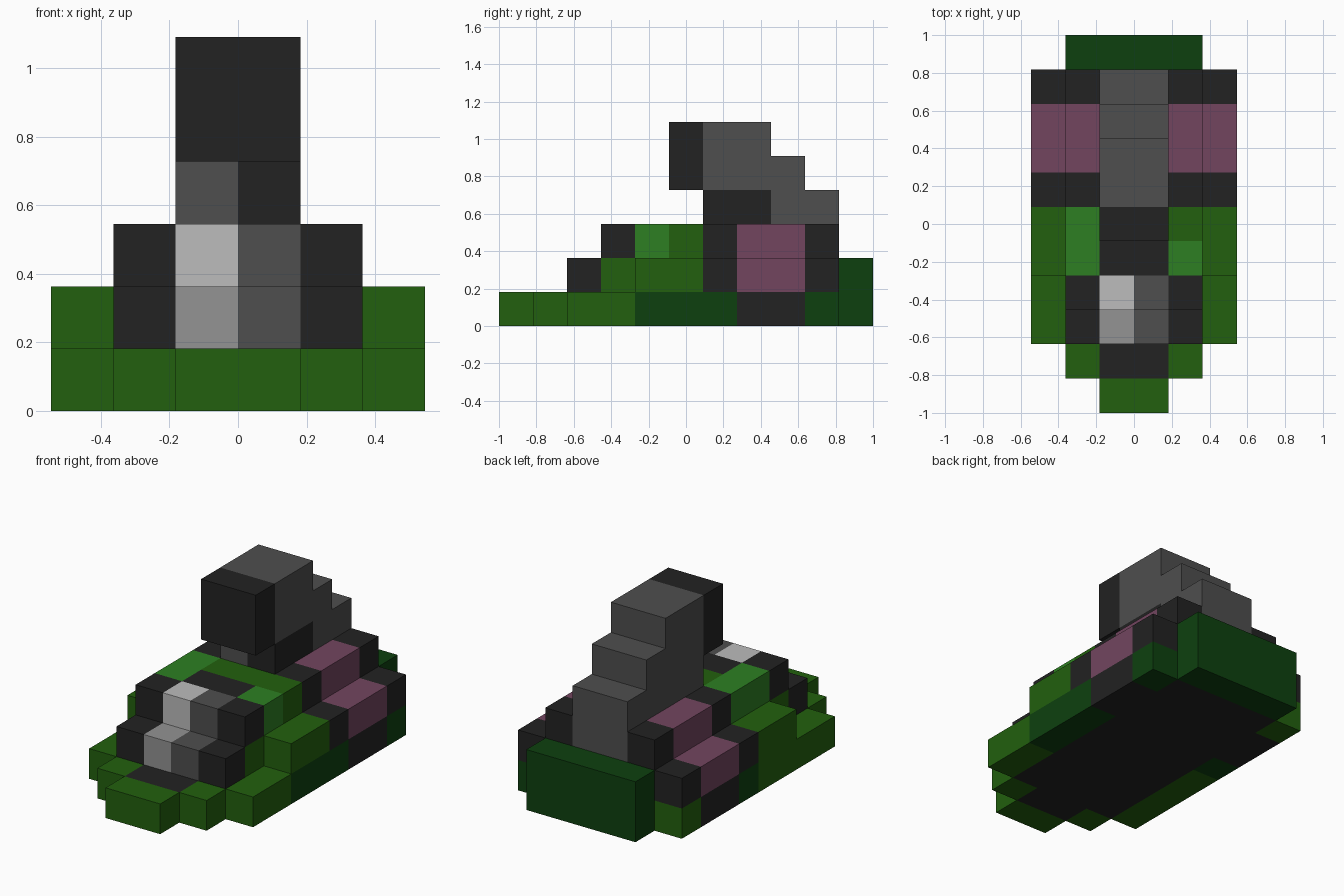
import bpy, bmesh

cube = bpy.data.objects.get("Cube")
if cube:
    bpy.data.objects.remove(cube, do_unlink=True)

U = 2 / 11  # block size; the model is 6 x 11 x 6 blocks


def material(name, hex_code):
    rgb = [int(hex_code[i:i + 2], 16) / 255 for i in (0, 2, 4)]
    lin = [c / 12.92 if c < 0.04045 else ((c + 0.055) / 1.055) ** 2.4 for c in rgb]
    mat = bpy.data.materials.new(name)
    mat.use_nodes = True
    mat.diffuse_color = (*lin, 1)
    bsdf = mat.node_tree.nodes["Principled BSDF"]
    bsdf.inputs["Base Color"].default_value = (*lin, 1)
    return mat


BLACK = material("charcoal", "222222")
GREY = material("dark grey", "4e4e4e")
SILVER = material("mid grey", "939393")
LIGHT = material("light grey", "bcbcbc")
PINK = material("dusty pink", "72455f")
GREEN = material("leaf green", "22600e")
BRIGHT = material("bright green", "2d7f22")
DARK = material("forest green", "0d400f")


def box(name, mat, xs, rows, levels):
    """Block from ranges in grid units: x from centre, rows from the nose, levels up."""
    bm = bmesh.new()
    bmesh.ops.create_cube(bm, size=1)
    for v in bm.verts:
        v.co.x = U * (xs[1] if v.co.x > 0 else xs[0])
        v.co.y = U * (rows[1] if v.co.y > 0 else rows[0]) - 1
        v.co.z = U * (levels[1] if v.co.z > 0 else levels[0])
    mesh = bpy.data.meshes.new(name)
    bm.to_mesh(mesh)
    bm.free()
    mesh.materials.append(mat)
    bpy.context.collection.objects.link(bpy.data.objects.new(name, mesh))


def pair(name, mat, xs, rows, levels):
    box("left_" + name, mat, xs, rows, levels)
    box("right_" + name, mat, (-xs[1], -xs[0]), rows, levels)


MID, WIDE = (-1, 1), (-2, 2)
INNER, OUTER = (1, 2), (2, 3)
RIGHT_HALF, LEFT_HALF = (-1, 0), (0, 1)

# Base layer: nose, belly and skirts
base = (0, 1)
box("nose", GREEN, MID, (0, 1), base)
pair("nose_step", GREEN, INNER, (1, 2), base)
box("front_belly", BLACK, MID, (1, 2), base)
box("belly", BLACK, WIDE, (2, 10), base)
pair("front_skirt", GREEN, OUTER, (2, 4), base)
box("left_middle_skirt", DARK, OUTER, (4, 7), base)
box("right_middle_skirt", GREEN, (-3, -2), (4, 6), base)
box("right_dark_skirt", DARK, (-3, -2), (6, 7), base)
pair("skirt_panel", BLACK, OUTER, (7, 9), base)
box("left_rear_skirt", DARK, OUTER, (9, 10), base)
box("right_rear_skirt", GREEN, (-3, -2), (9, 10), base)
box("tail", DARK, WIDE, (10, 11), (0, 2))

# Second layer: lower front step, body core and side shoulders
low = (1, 2)
pair("lower_front_corner", BLACK, INNER, (2, 3), low)
box("lower_front_light", SILVER, RIGHT_HALF, (2, 3), low)
box("lower_front_shade", GREY, LEFT_HALF, (2, 3), low)
box("body_core", GREEN, WIDE, (3, 10), low)
pair("shoulder", GREEN, OUTER, (4, 6), low)

# Third layer: upper front step, deck and spine
high = (2, 3)
pair("upper_front_corner", BLACK, INNER, (3, 4), high)
box("upper_front_light", LIGHT, RIGHT_HALF, (3, 4), high)
box("upper_front_shade", GREY, LEFT_HALF, (3, 4), high)
box("deck_patch", BLACK, MID, (4, 5), high)
box("deck", GREEN, MID, (5, 6), high)
box("left_deck_highlight", BRIGHT, INNER, (4, 5), high)
box("left_deck", GREEN, INNER, (5, 6), high)
box("right_deck", BRIGHT, (-2, -1), (4, 6), high)
box("spine", GREY, MID, (6, 10), high)

# Pink side panels framed in black, stepped over two layers
for step, xs, level in (("lower", OUTER, low), ("upper", INNER, high)):
    pair(step + "_frame_front", BLACK, xs, (6, 7), level)
    pair(step + "_panel", PINK, xs, (7, 9), level)
    pair(step + "_frame_back", BLACK, xs, (9, 10), level)

# Stepped tower with an overhanging black front
box("neck_light_side", GREY, RIGHT_HALF, (6, 8), (3, 4))
box("neck_dark_side", BLACK, LEFT_HALF, (6, 8), (3, 4))
box("neck_back", GREY, MID, (8, 10), (3, 4))
box("tower_middle", GREY, MID, (6, 9), (4, 5))
box("tower_top", GREY, MID, (6, 8), (5, 6))
box("tower_front", BLACK, MID, (5, 6), (4, 6))
